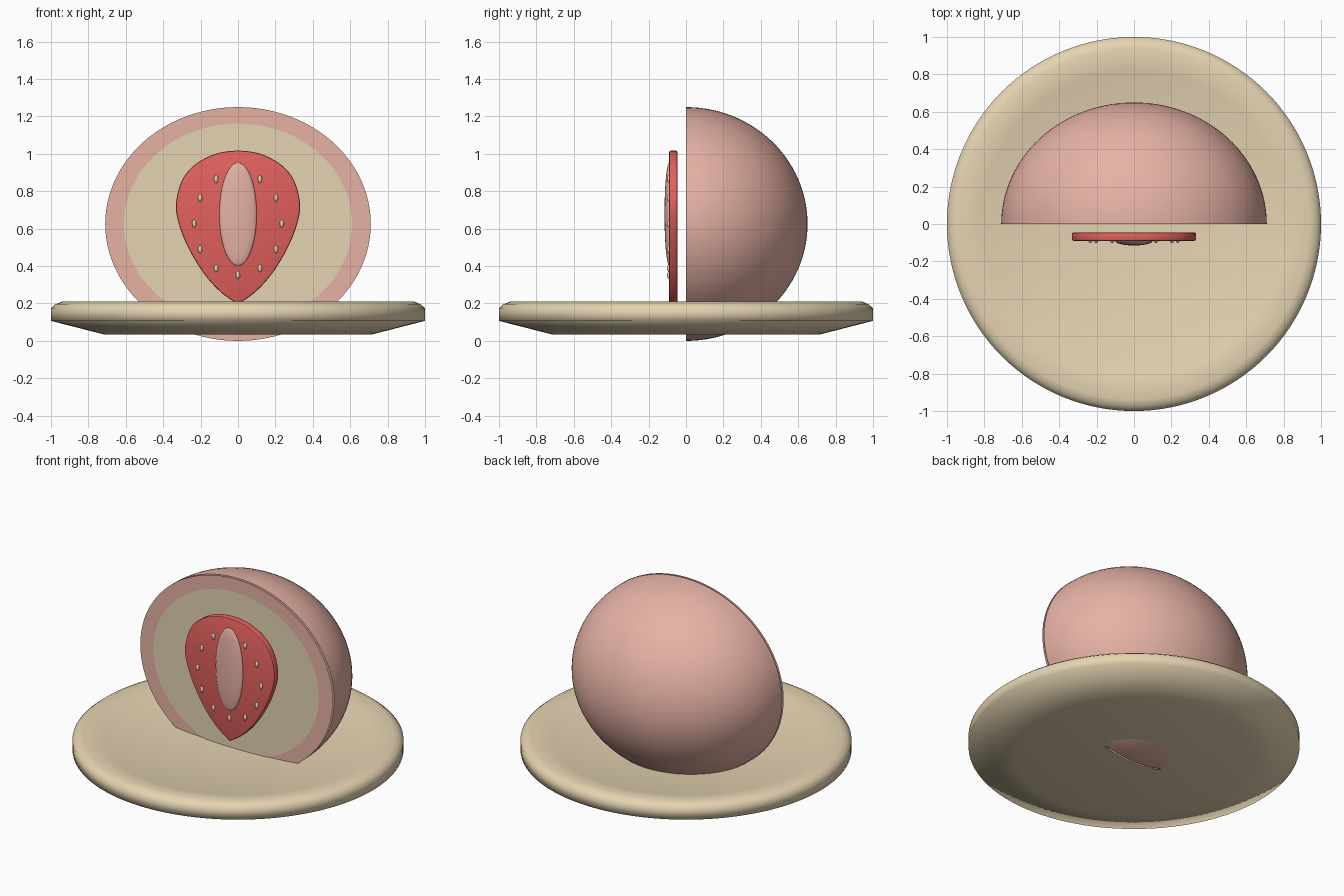
import bpy, bmesh, math
from mathutils import Matrix, Vector

if "Cube" in bpy.data.objects:
    bpy.data.objects.remove(bpy.data.objects["Cube"])


def material(name, rgb):
    m = bpy.data.materials.new(name)
    lin = [((c / 255 + 0.055) / 1.055) ** 2.4 for c in rgb]
    m.diffuse_color = (*lin, 1)
    m.use_nodes = True
    m.node_tree.nodes["Principled BSDF"].inputs["Base Color"].default_value = m.diffuse_color
    return m


PINK = material("rice_pink", (230, 178, 165))
CREAM = material("cream", (229, 212, 178))
RED = material("berry_red", (226, 97, 94))


def finish(name, bm, mat, angle):
    """Smooth shading with sharp edges above the angle, then make the object."""
    for f in bm.faces:
        f.smooth = True
    for e in bm.edges:
        if len(e.link_faces) == 2:
            e.smooth = e.calc_face_angle() < math.radians(angle)
    me = bpy.data.meshes.new(name)
    bm.to_mesh(me)
    bm.free()
    me.materials.append(mat)
    ob = bpy.data.objects.new(name, me)
    bpy.context.collection.objects.link(ob)
    return ob


def lathe(profile, n=96):
    """Revolve (radius, height) points around z; first and last are poles."""
    bm = bmesh.new()
    rings = []
    for r, z in profile:
        count = 1 if r == 0 else n
        rings.append([bm.verts.new((r * math.cos(2 * math.pi * i / n),
                                    r * math.sin(2 * math.pi * i / n), z))
                      for i in range(count)])
    for a, b in zip(rings, rings[1:]):
        for i in range(n):
            j = (i + 1) % n
            quad = [a[i % len(a)], a[j % len(a)], b[j % len(b)], b[i % len(b)]]
            bm.faces.new(list(dict.fromkeys(quad)))
    bmesh.ops.recalc_face_normals(bm, faces=bm.faces)
    return bm


def ellipsoid(name, centre, radii, mat, u=32, v=16):
    bm = bmesh.new()
    bmesh.ops.create_uvsphere(bm, u_segments=u, v_segments=v, radius=1)
    bm.transform(Matrix.Translation(centre) @ Matrix.Diagonal((*radii, 1)))
    return finish(name, bm, mat, 60)


def cut_disc(name, y, rx, rz, mat):
    """Flat elliptical sheet facing the front."""
    bm = bmesh.new()
    bmesh.ops.create_circle(bm, cap_ends=True, segments=96, radius=1)
    bm.transform(Matrix.Translation((0, y, 0.625)) @ Matrix.Diagonal((rx, 1, rz, 1))
                 @ Matrix.Rotation(math.pi / 2, 4, 'X'))
    return finish(name, bm, mat, 40)


# Round plate: sloping underside, softened rim and shallow bowl on top
bowl = [(0.94 * k / 8, 0.12 + 0.091 * (k / 8) ** 2) for k in range(8, -1, -1)]
finish("plate", lathe([(0, 0.033), (0.71, 0.033), (1.0, 0.107), (1.0, 0.176),
                       (0.975, 0.196)] + bowl, 128), CREAM, 80)

# Halved rice cake: closed dome behind, with pink and cream sheets on the cut
steps = 28
dome = [(math.sin(math.pi / 2 * i / steps), math.cos(math.pi / 2 * i / steps))
        for i in range(steps)]
cake = lathe(dome + [(1, 0), (0, 0)])
cake.transform(Matrix.Translation((0, 0, 0.625)) @ Matrix.Diagonal((0.71, 0.65, 0.625, 1))
               @ Matrix.Rotation(-math.pi / 2, 4, 'X'))
finish("rice_cake_half", cake, PINK, 40)
cut_disc("rice_cake_cut", -0.015, 0.71, 0.625, PINK)
cut_disc("filling_cut", -0.02, 0.61, 0.537, CREAM)

# Strawberry slice: mirrored teardrop outline, smoothed, extruded and bevelled
half = [(0, 1.017), (0.12, 1.0), (0.23, 0.942), (0.3, 0.857), (0.332, 0.727),
        (0.312, 0.612), (0.26, 0.487), (0.18, 0.357), (0.09, 0.259), (0, 0.197)]
ctrl = [Vector((-half[1][0], half[1][1]))] + [Vector(p) for p in half] + [Vector((-0.09, 0.15))]
side = []
for k in range(1, len(ctrl) - 2):
    p0, p1, p2, p3 = ctrl[k - 1:k + 3]
    for s in range(6):
        t = s / 6
        side.append(0.5 * (2 * p1 + (p2 - p0) * t + (2 * p0 - 5 * p1 + 4 * p2 - p3) * t * t
                           + (3 * p1 - p0 - 3 * p2 + p3) * t ** 3))
outline = side + [Vector(half[-1])] + [Vector((-p.x, p.y)) for p in reversed(side[1:])]
bm = bmesh.new()
face = bm.faces.new([bm.verts.new((p.x, -0.045, p.y)) for p in outline])
ext = bmesh.ops.extrude_face_region(bm, geom=[face], use_keep_orig=True)
bmesh.ops.translate(bm, vec=(0, -0.045, 0),
                    verts=[g for g in ext["geom"] if isinstance(g, bmesh.types.BMVert)])
bmesh.ops.recalc_face_normals(bm, faces=bm.faces)
rims = [e for e in bm.edges if abs(e.verts[0].co.y - e.verts[1].co.y) < 1e-5]
bmesh.ops.bevel(bm, geom=rims, offset=0.009, segments=2, profile=0.5, affect='EDGES')
finish("strawberry_slice", bm, RED, 30)

# Pale core and the ring of seeds (the topmost one would sit on the core)
ellipsoid("strawberry_core", (0, -0.09, 0.677), (0.1, 0.025, 0.275), PINK, 48, 24)
for k in range(12):
    if k == 3:
        continue
    a = math.radians(30 * k)
    ellipsoid(f"seed_{k}", (0.234 * math.cos(a), -0.09, 0.627 + 0.275 * math.sin(a)),
              (0.011, 0.011, 0.021), CREAM, 16, 10)
